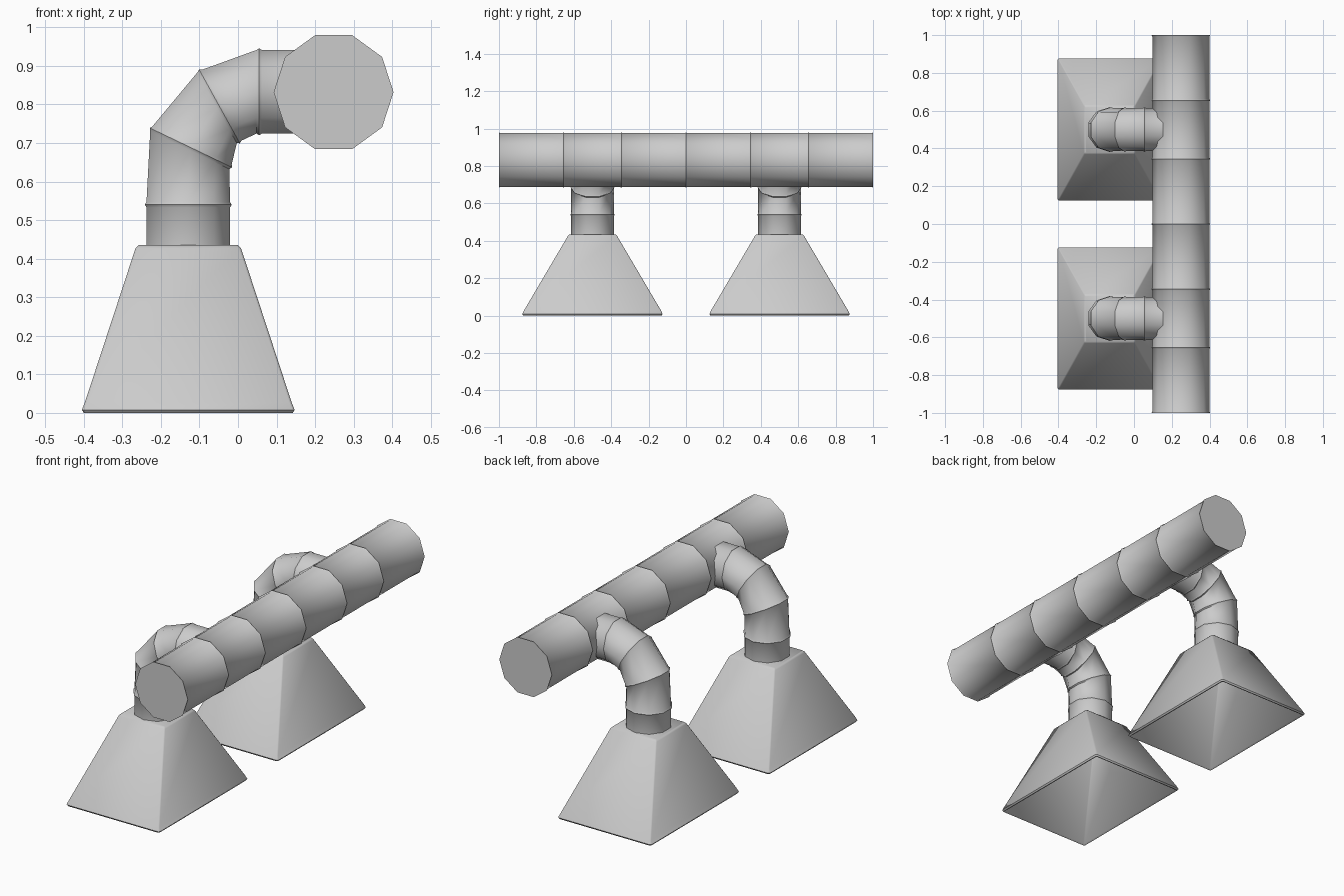
import bpy, bmesh, math
from mathutils import Vector

if "Cube" in bpy.data.objects:
    bpy.data.objects.remove(bpy.data.objects["Cube"])

# One galvanised metal finish for everything
metal = bpy.data.materials.new("galvanised_grey")
metal.use_nodes = True
GREY = (0.6, 0.6, 0.6, 1)
metal.diffuse_color = GREY
metal.node_tree.nodes["Principled BSDF"].inputs["Base Color"].default_value = GREY

SIDES = 10
RIB_HALF = 0.007
RIB_HEIGHT = 0.0045


def loft(name, rings, cap_start, cap_end, angle=42):
    """Skin a list of equally sized point loops into one object."""
    bm = bmesh.new()
    loops = [[bm.verts.new(p) for p in ring] for ring in rings]
    n = len(loops[0])
    for a, b in zip(loops, loops[1:]):
        for i in range(n):
            j = (i + 1) % n
            bm.faces.new((a[i], a[j], b[j], b[i]))
    if cap_start:
        bm.faces.new(loops[0][::-1])
    if cap_end:
        bm.faces.new(loops[-1])
    bmesh.ops.recalc_face_normals(bm, faces=bm.faces)
    mesh = bpy.data.meshes.new(name)
    bm.to_mesh(mesh)
    bm.free()
    mesh.materials.append(metal)
    obj = bpy.data.objects.new(name, mesh)
    bpy.context.collection.objects.link(obj)
    bpy.ops.object.select_all(action='DESELECT')
    obj.select_set(True)
    bpy.context.view_layer.objects.active = obj
    bpy.ops.object.shade_smooth_by_angle(angle=math.radians(angle))
    return obj


def ring(centre, u, v, ru, rv):
    """Ten-sided loop with corners on +-v and flats on +-u."""
    turn = 2 * math.pi / SIDES
    return [centre + u * ru * math.sin(i * turn) + v * rv * math.cos(i * turn)
            for i in range(SIDES)]


# Main duct with raised seams
X, Y, Z = Vector((1, 0, 0)), Vector((0, 1, 0)), Vector((0, 0, 1))
DUCT_R = 0.151
duct_rings = []


def duct_ring(y, extra):
    r = DUCT_R + extra
    duct_rings.append(ring(Vector((0.248, y, 0.832)), Z, X, r, r))


for y in (-1, -0.655, -0.345, 0, 0.345, 0.655, 1):
    if y > -1:
        duct_ring(y - RIB_HALF, 0)
    duct_ring(y, RIB_HEIGHT)
    if y < 1:
        duct_ring(y + RIB_HALF, 0)
loft("main_duct", duct_rings, True, True)

# Elbow path: x, z, heading in degrees, in-plane scale, has seam
PATH = [(-0.129, 0.42, 90, 1, False),
        (-0.129, 0.54, 90, 1, True),
        (-0.122, 0.688, 64.4, 1.05, True),
        (-0.048, 0.795, 29, 0.97, True),
        (0.055, 0.833, 0, 1, True),
        (0.2, 0.833, 0, 1, False)]
BRANCH_R = 0.114


def build_branch(name, y):
    rings = []
    for x, z, heading, scale, seam in PATH:
        a = math.radians(heading)
        along = Vector((math.cos(a), 0, math.sin(a)))
        across = Vector((-math.sin(a), 0, math.cos(a)))
        steps = [(-RIB_HALF, 0), (0, RIB_HEIGHT), (RIB_HALF, 0)] if seam else [(0, 0)]
        for shift, extra in steps:
            r = BRANCH_R + extra
            rings.append(ring(Vector((x, y, z)) + along * shift, across, Y, r * scale, r))
    loft(name, rings, True, True)


# Hollow hood: height, half width in x, half width in y
HOOD_X = -0.129
HOOD = [(0.004, 0.262, 0.361),
        (0.0, 0.271, 0.370),
        (0.008, 0.276, 0.375),
        (0.028, 0.268, 0.366),
        (0.427, 0.137, 0.131),
        (0.435, 0.129, 0.123)]
INNER = [(0.42, 0.127, 0.122)]


def build_hood(name, y):
    rings = []
    for z, hx, hy in INNER + HOOD:
        c = 0.006  # softened corner
        corners = []
        for sx, sy in ((1, 1), (-1, 1), (-1, -1), (1, -1)):
            pair = [(sx * hx, sy * (hy - c)), (sx * (hx - c), sy * hy)]
            corners += pair if sx * sy > 0 else pair[::-1]
        rings.append([Vector((HOOD_X + px, y + py, z)) for px, py in corners])
    loft(name, rings, True, True, 50)


for side, y in (("front", -0.5), ("back", 0.5)):
    build_branch(side + "_elbow_pipe", y)
    build_hood(side + "_hood", y)
